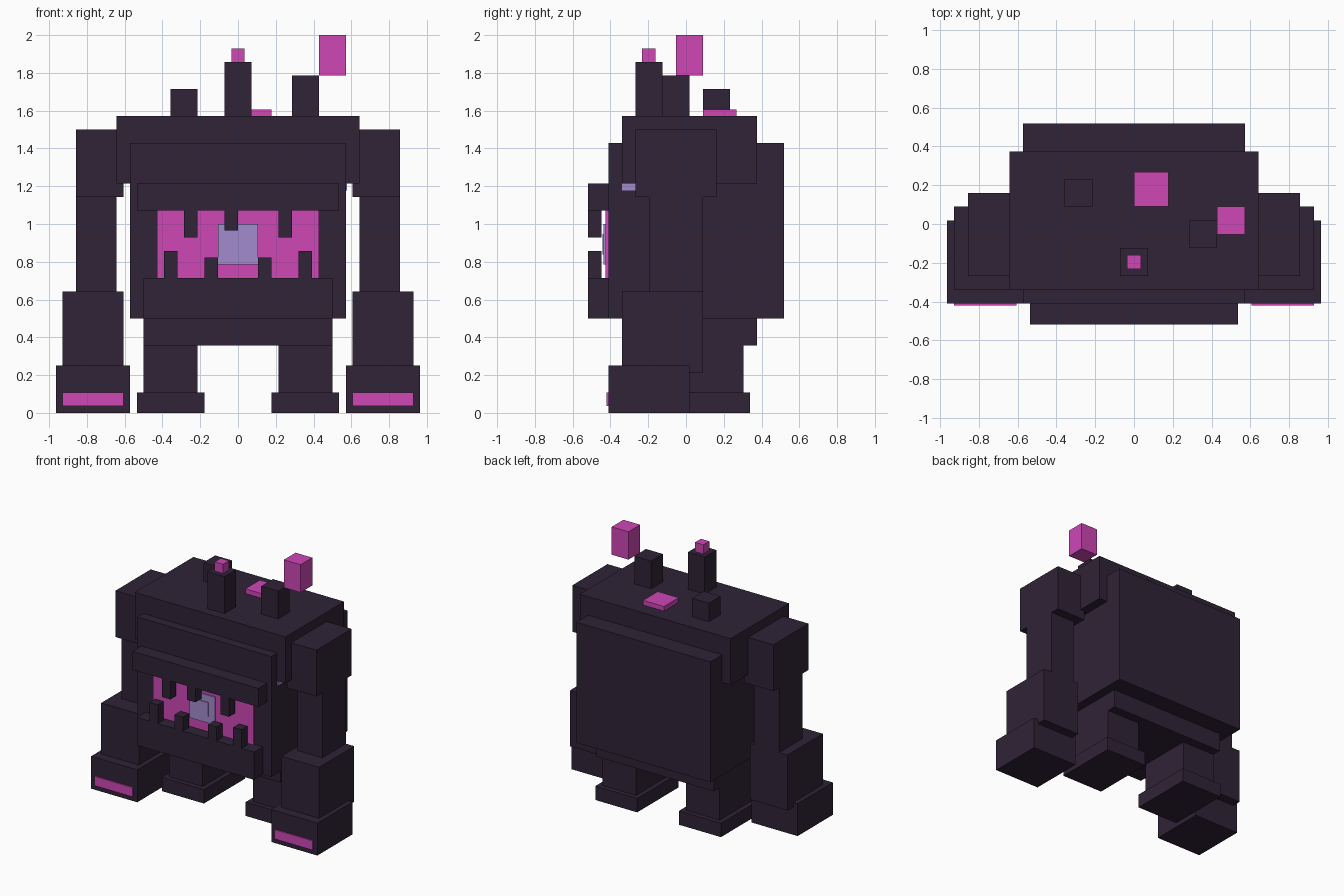
import bpy

if "Cube" in bpy.data.objects:
    bpy.data.objects.remove(bpy.data.objects["Cube"], do_unlink=True)

UNIT = 1 / 28        # every part sits on a grid of this size
DEPTH_SHIFT = 1.5    # centres the depth, in grid units


def make_material(name, red, green, blue):
    material = bpy.data.materials.new(name)
    material.use_nodes = True
    colour = (red, green, blue, 1)
    material.diffuse_color = colour
    shader = material.node_tree.nodes["Principled BSDF"]
    shader.inputs["Base Color"].default_value = colour
    return material


dark = make_material("dark plum", .029, .017, .038)
pink = make_material("glowing magenta", .62, .063, .47)
lilac = make_material("pale lilac", .36, .26, .61)


def box(name, material, x, y, z):
    """Box from (low, high) grid ranges on each axis."""
    ranges = (x, (y[0] + DEPTH_SHIFT, y[1] + DEPTH_SHIFT), z)
    bpy.ops.mesh.primitive_cube_add(
        size=1, location=[(low + high) / 2 * UNIT for low, high in ranges])
    part = bpy.context.object
    part.name = name
    part.scale = [(high - low) * UNIT for low, high in ranges]
    bpy.ops.object.transform_apply(location=False, rotation=False, scale=True)
    part.data.materials.append(material)
    return part


def centred(name, material, half_width, y, z):
    return box(name, material, (-half_width, half_width), y, z)


def pair(name, material, x, y, z):
    box("left_" + name, material, x, y, z)
    box("right_" + name, material, (-x[1], -x[0]), y, z)


# Torso
centred("body", dark, 16, (-13, 13), (14, 40))
centred("shoulder_slab", dark, 18, (-11, 9), (34, 44))
centred("pelvis", dark, 14, (-7, 9), (10, 14))
box("side_gem", lilac, (16, 16.15), (-11, -9), (33, 34))

# Jaws, mouth and the eye inside it
centred("upper_jaw", dark, 15, (-16, -13), (30, 34))
centred("lower_jaw", dark, 14, (-16, -13), (14, 20))
centred("mouth_panel", pink, 12, (-13.4, -13), (20, 30))
centred("eye", lilac, 3, (-13.7, -13.4), (22, 28))
centred("pupil", lilac, 1.5, (-13.9, -13.7), (23.5, 26.5))

# Teeth: left edge and tip height
for index, (edge, tip) in enumerate([(-8, 26), (-2, 27), (6, 26)]):
    box(f"upper_tooth_{index}", dark, (edge, edge + 2), (-16, -14), (tip, 30))
for name, edge, tip in [("outer", 9, 24), ("inner", 3, 23)]:
    pair(f"lower_{name}_tooth", dark, (edge, edge + 2), (-16, -14), (20, tip))

# Arms
pair("shoulder_pad", dark, (17, 24), (-9, 3), (32, 42))
pair("upper_arm", dark, (18, 24), (-7, 1), (18, 32))
pair("forearm", dark, (17, 26), (-11, 1), (6, 18))
pair("hand", dark, (16, 27), (-13, -1), (0, 7))
pair("knuckle_stripe", pink, (17, 26), (-13.25, -13), (1, 3))

# Legs
pair("leg", dark, (6, 14), (-5, 7), (3, 10))
pair("foot", dark, (5, 15), (-6, 8), (0, 3))

# Posts and crystals on the back
box("short_post", dark, (-10, -6), (1, 5), (44, 48))
centred("tall_post", dark, 2, (-9, -5), (44, 52))
centred("tall_post_tip", pink, 1, (-8, -6), (52, 54))
box("side_post", dark, (8, 12), (-5, -1), (44, 50))
box("floating_crystal", pink, (12, 16), (-3, 1), (50, 56))
box("flat_crystal", pink, (0, 5), (1, 6), (44, 45))
